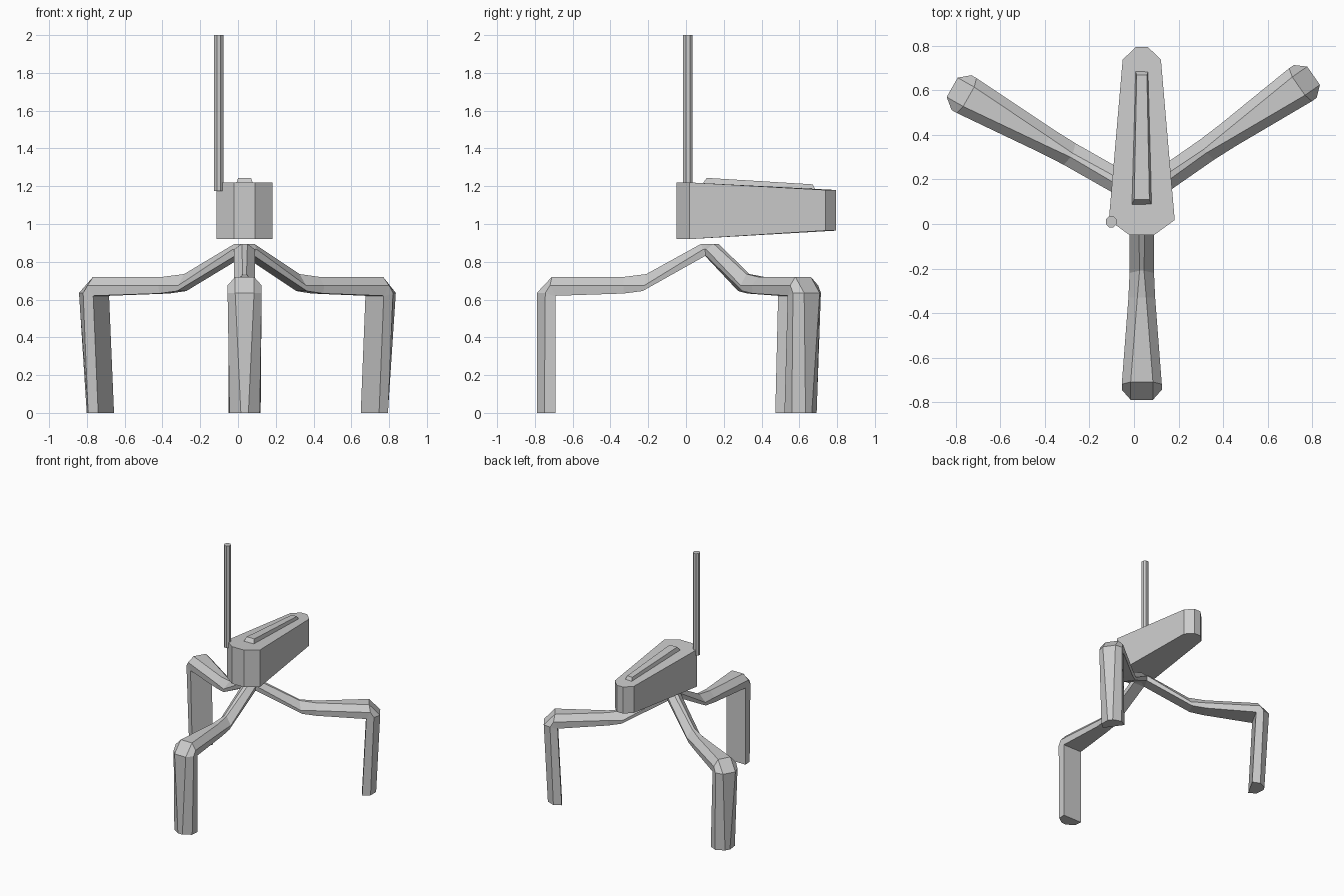
import bpy, bmesh, math
from mathutils import Matrix

if "Cube" in bpy.data.objects:
    bpy.data.objects.remove(bpy.data.objects["Cube"])

grey = bpy.data.materials.new("light grey")
grey.diffuse_color = (0.6, 0.6, 0.6, 1)
grey.use_nodes = True
grey.node_tree.nodes["Principled BSDF"].inputs["Base Color"].default_value = grey.diffuse_color
CX = 0.035  # centre line of body and hub


def loft(name, rings):
    """Flat-shaded skin through equal-length rings of points, capped at both ends."""
    bm = bmesh.new()
    vs = [[bm.verts.new(p) for p in ring] for ring in rings]
    n = len(vs[0])
    for a, b in zip(vs, vs[1:]):
        for i in range(n):
            j = (i + 1) % n
            bm.faces.new((a[i], a[j], b[j], b[i]))
    bm.faces.new(vs[0][::-1])
    bm.faces.new(vs[-1])
    bmesh.ops.recalc_face_normals(bm, faces=bm.faces[:])
    me = bpy.data.meshes.new(name)
    bm.to_mesh(me)
    bm.free()
    me.materials.append(grey)
    ob = bpy.data.objects.new(name, me)
    bpy.context.collection.objects.link(ob)
    return ob


# Tapered body: half outline (half width, y, bottom z, top z)
half = [(0.055, -0.05, 0.92, 1.22), (0.148, 0.018, 0.92, 1.22),
        (0.086, 0.738, 0.965, 1.18), (0.028, 0.795, 0.965, 1.18)]
outline = [(CX + w, y, b, t) for w, y, b, t in half]
outline += [(CX - w, y, b, t) for w, y, b, t in reversed(half)]
loft("body", [[(x, y, b) for x, y, b, t in outline],
              [(x, y, t) for x, y, b, t in outline]])

# Raised rib along the top of the body
loft("top_rib", [
    [(CX - .047, .082, 1.205), (CX + .047, .082, 1.205), (CX + .03, .69, 1.175), (CX - .03, .69, 1.175)],
    [(CX - .034, .11, 1.244), (CX + .034, .11, 1.244), (CX + .023, .67, 1.21), (CX - .023, .67, 1.21)]])

# Eight-sided mast
mast = [[(-0.102 + 0.027 * math.cos((k + .5) * math.pi / 4),
          0.01 + 0.027 * math.sin((k + .5) * math.pi / 4), z) for k in range(8)]
        for z in (1.175, 2.0)]
loft("mast", mast)

# Leg sections: (distance, z, half width) for the outer, middle and inner edges
SECTIONS = [
    [(-.02, .895, .015), (-.02, .875, .05), (-.02, .84, .05)],
    [(.05, .895, .015), (.04, .865, .055), (.03, .83, .05)],
    [(.34, .735, .01), (.35, .675, .055), (.36, .645, .05)],
    [(.46, .72, .02), (.46, .675, .06), (.46, .632, .055)],
    [(.84, .72, .05), (.85, .675, .09), (.82, .62, .085)],
    [(.92, .635, .05), (.875, .635, .09), (.82, .615, .085)],
    [(.92, 0, .02), (.88, 0, .08), (.82, 0, .085)],
]


def leg(name, angle, length, foot_in):
    rings = []
    for sec in SECTIONS:
        pts = [(s, w, z) for s, z, w in sec] + [(s, -w, z) for s, z, w in reversed(sec)]
        rings.append([(s * length / .92 - (foot_in if z == 0 else 0), w, z) for s, w, z in pts])
    ob = loft(name, rings)
    ob.data.transform(Matrix.Translation((CX, .13, 0)) @ Matrix.Rotation(math.radians(angle), 4, 'Z'))


leg("front_leg", -90, .92, 0)
leg("right_leg", 34.8, .94, .03)
leg("left_leg", 150.4, .98, .03)
